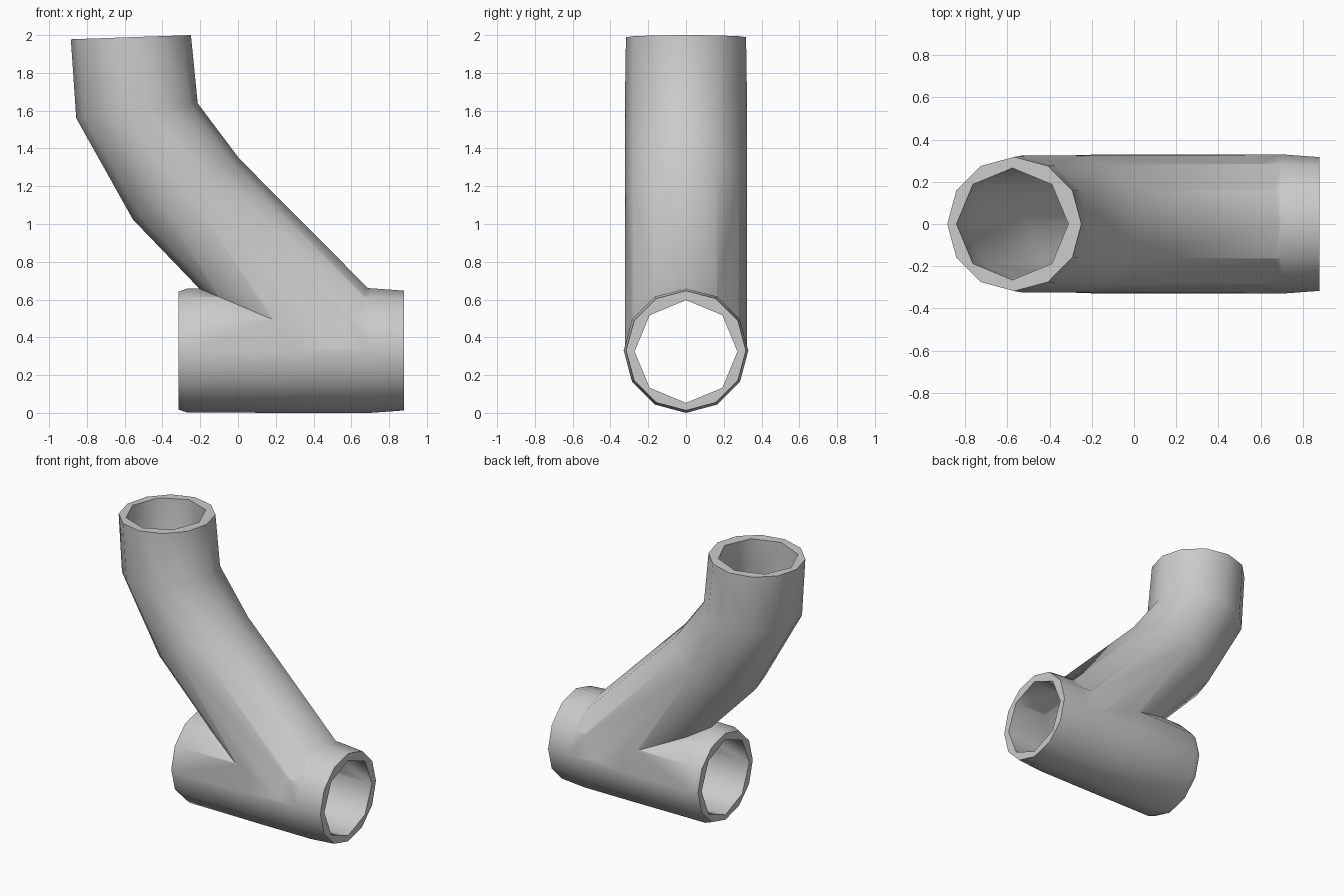
import bpy, bmesh
from math import sin, cos, pi, radians
from mathutils import Vector

cube = bpy.data.objects.get("Cube")
if cube:
    bpy.data.objects.remove(cube, do_unlink=True)

grey = bpy.data.materials.new("light grey")
grey.use_nodes = True
colour = (0.6, 0.6, 0.6, 1)
grey.diffuse_color = colour
grey.node_tree.nodes["Principled BSDF"].inputs["Base Color"].default_value = colour


def tube(name, rings, sides):
    """Closed tube through rings of (x, z, tilt in degrees, radius)."""
    bm = bmesh.new()
    loops = []
    for x, z, tilt, r in rings:
        across = Vector((cos(radians(tilt)), 0, sin(radians(tilt))))
        side = Vector((0, 1, 0))
        loops.append([bm.verts.new(Vector((x, 0, z))
                      + across * r * cos(2 * pi * i / sides)
                      + side * r * sin(2 * pi * i / sides)) for i in range(sides)])
    for a, b in zip(loops, loops[1:]):
        for i in range(sides):
            j = (i + 1) % sides
            bm.faces.new((a[i], a[j], b[j], b[i]))
    bm.faces.new(loops[0])
    bm.faces.new(loops[-1])
    bmesh.ops.recalc_face_normals(bm, faces=bm.faces)
    mesh = bpy.data.meshes.new(name)
    bm.to_mesh(mesh)
    bm.free()
    mesh.materials.append(grey)
    obj = bpy.data.objects.new(name, mesh)
    bpy.context.collection.objects.link(obj)
    return obj


def combine(target, other, operation):
    """Apply a boolean and remove the helper."""
    mod = target.modifiers.new("join", 'BOOLEAN')
    mod.operation, mod.object, mod.solver = operation, other, 'EXACT'
    bpy.context.view_layer.objects.active = target
    bpy.ops.object.modifier_apply(modifier=mod.name)
    bpy.data.objects.remove(other, do_unlink=True)


# Outer walls: straight run and swept branch
pipe = tube("pipe_fitting", [(-0.315, 0.33, 90, 0.312), (-0.27, 0.33, 90, 0.328),
                             (0.3, 0.33, 90, 0.33), (0.7, 0.33, 90, 0.33),
                             (0.88, 0.33, 90, 0.317)], 12)
bend = [(-0.535, 1.60, 7), (-0.275, 1.185, 30), (0.55, 0.34, 45)]
branch = tube("branch_wall", [(-0.567, 1.989, 2, 0.318)]
              + [(x, z, t, 0.324) for x, z, t in bend], 12)
combine(pipe, branch, 'UNION')

# Hollow bores through both arms
bore = tube("run_bore", [(-0.45, 0.325, 90, 0.272), (1.0, 0.325, 90, 0.272)], 8)
branch_bore = tube("branch_bore", [(-0.59, 2.12, 2, 0.265)]
                   + [(x, z, t, 0.265) for x, z, t in bend], 8)
combine(bore, branch_bore, 'UNION')
combine(pipe, bore, 'DIFFERENCE')

# Tidy and shade
bm = bmesh.new()
bm.from_mesh(pipe.data)
bmesh.ops.remove_doubles(bm, verts=bm.verts, dist=0.002)
bmesh.ops.triangulate(bm, faces=[f for f in bm.faces if len(f.verts) > 4])
bm.to_mesh(pipe.data)
bm.free()
bpy.ops.object.select_all(action='DESELECT')
pipe.select_set(True)
bpy.context.view_layer.objects.active = pipe
bpy.ops.object.shade_smooth_by_angle(angle=radians(50))
